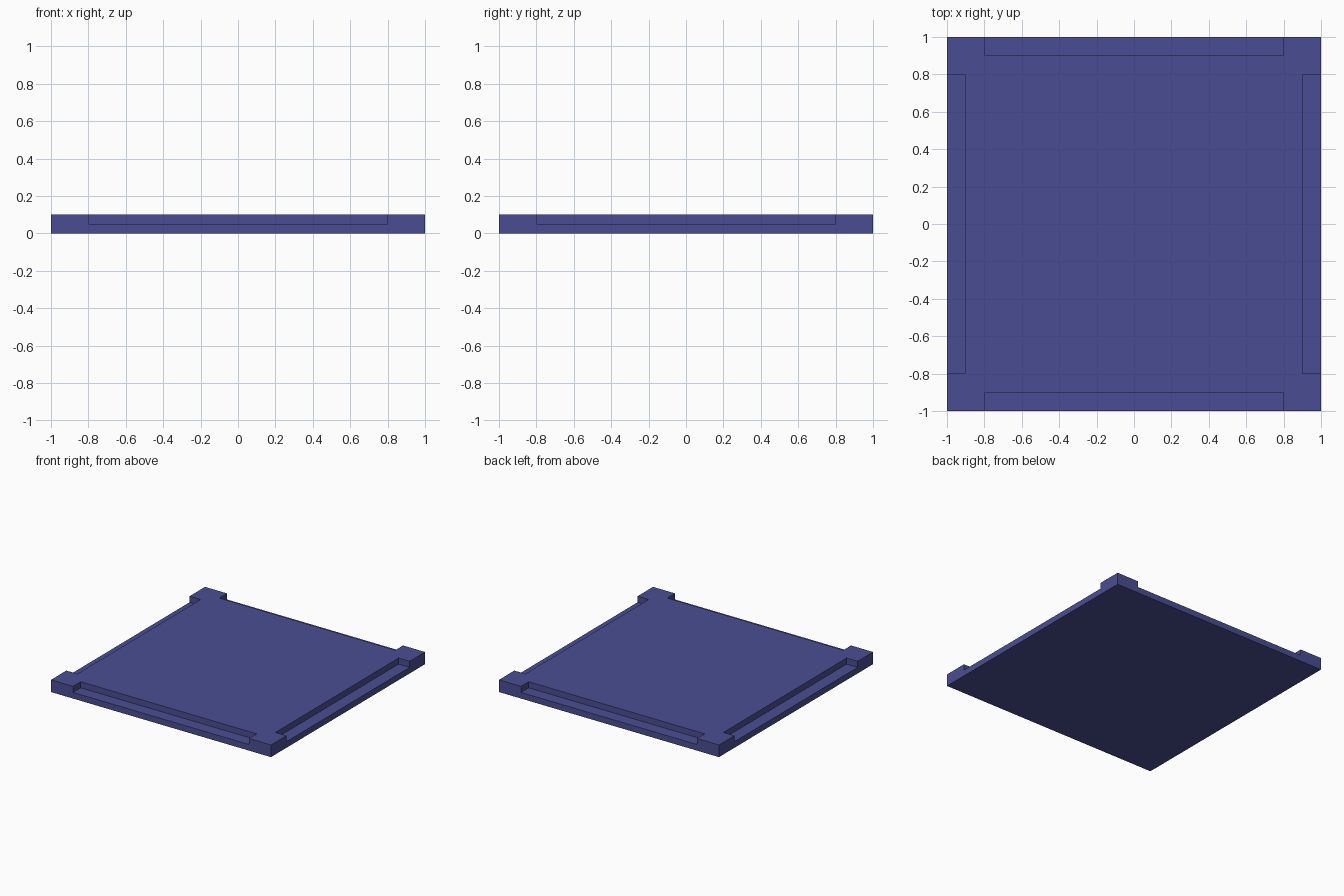
import bpy
import math
from mathutils import Matrix, Vector

if "Cube" in bpy.data.objects:
    bpy.data.objects.remove(bpy.data.objects["Cube"])

SIZE, HEIGHT = 2.0, 0.1
NOTCH_LENGTH, NOTCH_DEPTH, NOTCH_FLOOR = 1.6, 0.1, 0.05


def box(name, center, size):
    bpy.ops.mesh.primitive_cube_add(size=1)
    obj = bpy.context.object
    obj.name = name
    obj.data.transform(Matrix.Translation(center) @ Matrix.Diagonal((*size, 1)))
    return obj


# Single flat colour
blue = bpy.data.materials.new("indigo_blue")
blue.diffuse_color = (0.068, 0.076, 0.29, 1)
blue.use_nodes = True
blue.node_tree.nodes["Principled BSDF"].inputs["Base Color"].default_value = blue.diffuse_color

# Square floor slab
slab = box("floor_slab", Vector((0, 0, HEIGHT / 2)), (SIZE, SIZE, HEIGHT))
slab.data.materials.append(blue)

# Shallow step cut along the top of each side, leaving the corners full
for i in range(4):
    cutter = box(f"edge_step_cutter_{i + 1}",
                 Vector((0, -SIZE / 2, NOTCH_FLOOR + 0.1)),
                 (NOTCH_LENGTH, NOTCH_DEPTH * 2, 0.2))
    cutter.data.transform(Matrix.Rotation(i * math.pi / 2, 4, 'Z'))
    cutter.data.materials.append(blue)
    cutter.hide_render = True
    cutter.display_type = 'WIRE'
    cut = slab.modifiers.new(f"edge_step_{i + 1}", 'BOOLEAN')
    cut.operation = 'DIFFERENCE'
    cut.solver = 'EXACT'
    cut.object = cutter
